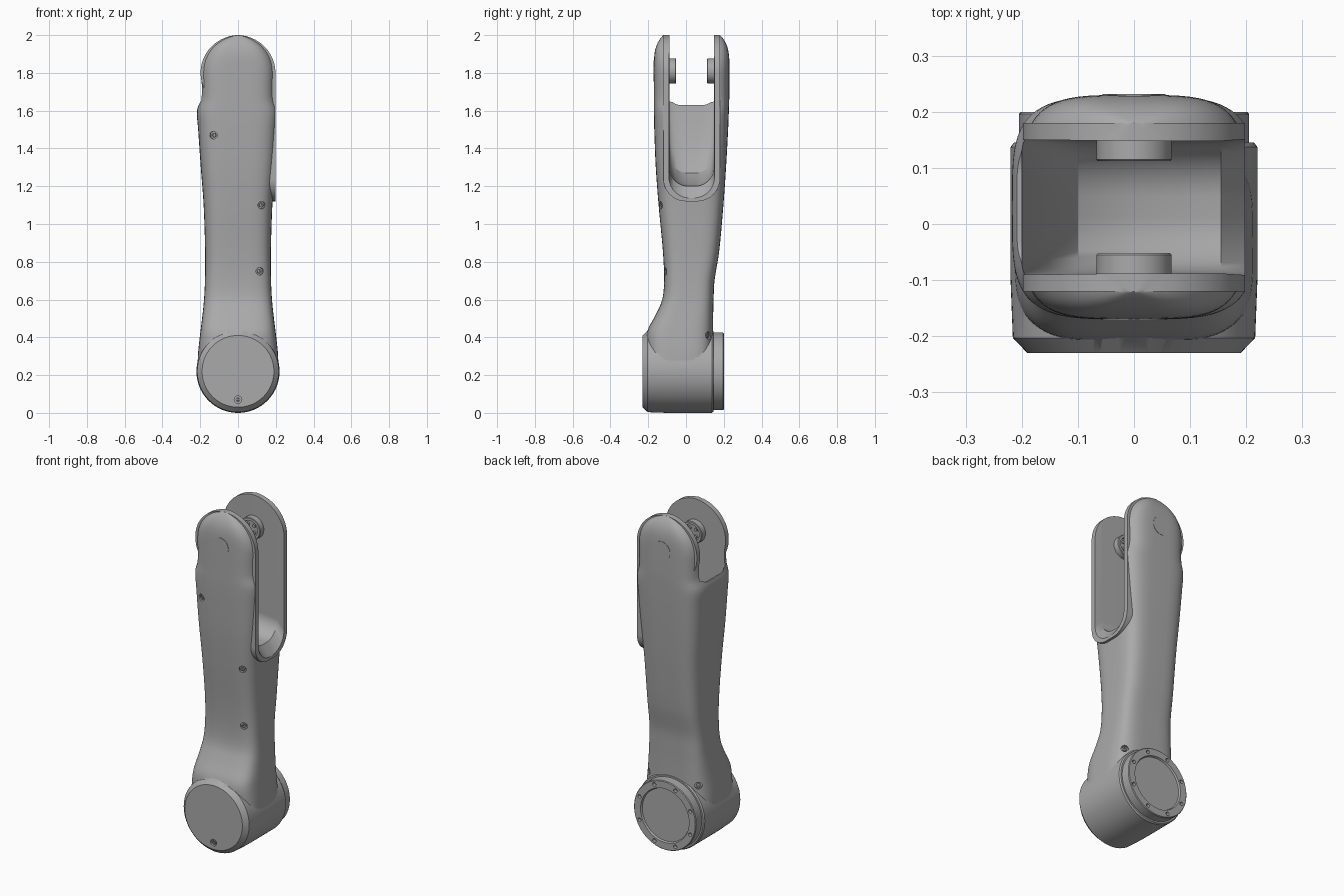
import bpy, bmesh, math
from mathutils import Vector

if "Cube" in bpy.data.objects:
    bpy.data.objects.remove(bpy.data.objects["Cube"], do_unlink=True)

grey = bpy.data.materials.new("satin_grey")
grey.use_nodes = True
COLOUR = (0.4, 0.4, 0.4, 1)
grey.diffuse_color = COLOUR
grey.node_tree.nodes["Principled BSDF"].inputs["Base Color"].default_value = COLOUR


def loft(name, rings):
    """Closed solid through rings that share a point count."""
    bm = bmesh.new()
    loops = [[bm.verts.new(p) for p in ring] for ring in rings]
    n = len(loops[0])
    for a, b in zip(loops, loops[1:]):
        for i in range(n):
            j = (i + 1) % n
            bm.faces.new((a[i], a[j], b[j], b[i]))
    bm.faces.new(loops[0])
    bm.faces.new(loops[-1])
    bmesh.ops.recalc_face_normals(bm, faces=bm.faces)
    mesh = bpy.data.meshes.new(name)
    bm.to_mesh(mesh)
    bm.free()
    mesh.materials.append(grey)
    obj = bpy.data.objects.new(name, mesh)
    bpy.context.collection.objects.link(obj)
    return obj


def turned(name, profile, origin, axis=Vector((0, 1, 0)), sides=64):
    """Turned solid: profile holds (distance along axis, radius)."""
    u = axis.orthogonal().normalized()
    v = axis.cross(u)
    turn = [math.tau * i / sides for i in range(sides)]
    return loft(name, [[Vector(origin) + axis * d + r * (u * math.cos(t) + v * math.sin(t))
                        for t in turn] for d, r in profile])


def activate(obj):
    bpy.ops.object.select_all(action='DESELECT')
    obj.select_set(True)
    bpy.context.view_layer.objects.active = obj


def combine(obj, tool, operation):
    tool.hide_render = True
    mod = obj.modifiers.new("combine", 'BOOLEAN')
    mod.operation, mod.solver, mod.object = operation, 'EXACT', tool
    activate(obj)
    bpy.ops.object.modifier_apply(modifier=mod.name)
    bpy.data.objects.remove(tool, do_unlink=True)


def finish(obj):
    activate(obj)
    bpy.ops.object.shade_smooth_by_angle(angle=math.radians(32))
    mod = obj.modifiers.new("even_shading", 'WEIGHTED_NORMAL')
    mod.keep_sharp = True


def spline(rows, x):
    """Smooth interpolation of table rows keyed by their first value."""
    k = max(i for i in range(len(rows) - 1) if rows[i][0] <= x + 1e-6)
    a, b = rows[k], rows[k + 1]
    before, after = rows[max(k - 1, 0)], rows[min(k + 2, len(rows) - 1)]
    h = b[0] - a[0]
    t = (x - a[0]) / h
    out = []
    for c in range(1, len(a)):
        m0 = (b[c] - before[c]) / (b[0] - before[0]) * h
        m1 = (after[c] - a[c]) / (after[0] - a[0]) * h
        out.append(a[c] * (2*t**3 - 3*t*t + 1) + b[c] * (3*t*t - 2*t**3)
                   + m0 * (t**3 - 2*t*t + t) + m1 * (t**3 - t*t))
    return out


def section(z, half, front, back):
    """Squarish oval cross-section of the arm."""
    ring = []
    for i in range(72):
        t = math.tau * i / 72
        c, s = math.cos(t), math.sin(t)
        x = half * math.copysign(abs(c) ** 0.5, c)
        if z > 1:
            x = min(x, 0.197)
        ring.append((x, (front + back) / 2 + (back - front) / 2 * math.copysign(abs(s) ** 0.5, s), z))
    return ring


def u_ring(x, y0, y1, floor, radius, top):
    """U outline in a plane of constant x."""
    pts = [(x, y0, top)]
    for cy, start in ((y0 + radius, 180), (y1 - radius, 270)):
        for i in range(11):
            a = math.radians(start + 9 * i)
            pts.append((x, cy + radius * math.cos(a), floor + radius + radius * math.sin(a)))
    return pts + [(x, y1, top)]


# Arm body: height, half width, front, back
ARM = [(0.2, 0.216, -0.205, 0.14), (0.32, 0.211, -0.208, 0.142), (0.43, 0.199, -0.205, 0.143),
       (0.52, 0.188, -0.16, 0.144), (0.6, 0.18, -0.126, 0.146), (0.7, 0.175, -0.116, 0.151),
       (0.85, 0.174, -0.122, 0.175), (1.1, 0.182, -0.145, 0.198), (1.3, 0.197, -0.16, 0.212),
       (1.5, 0.211, -0.168, 0.223), (1.6, 0.217, -0.17, 0.227), (1.66, 0.2, -0.17, 0.229),
       (1.8, 0.2, -0.17, 0.23)]
rings = [section(z, *spline(ARM, z)) for z in [0.2 + 0.02 * i for i in range(80)]]
for i in range(17):
    a = math.radians(i * 5.4)
    depth = 0.2 - 0.05 * math.sin(a) ** 4
    rings.append(section(1.8 + 0.2 * math.sin(a), 0.2 * math.cos(a), 0.03 - depth, 0.03 + depth))
arm = loft("arm_body", rings)

# Fork rims: round heads with a long rim on the left and a short one on the right
combine(arm, turned("fork_head", [(-0.12, 0.198), (0.18, 0.198)], (0, 0, 1.8), sides=96), 'UNION')
combine(arm, loft("long_rim", [u_ring(x, -0.12, 0.18, 1.12, 0.12, 1.8) for x in (0.02, 0.198)]), 'UNION')

# Joint housing at the foot
combine(arm, turned("joint_housing", [(-0.23, 0.19), (-0.203, 0.216), (-0.1, 0.22), (0.137, 0.22),
                                      (0.145, 0.214)], (0, 0, 0.22), sides=96), 'UNION')

# Fork slot with a swept floor: x, floor height, corner radius, half width
SLOT = [(-0.26, 1.63, 0.06, 0.12), (-0.2, 1.63, 0.06, 0.12), (-0.185, 1.53, 0.07, 0.12),
        (-0.15, 1.37, 0.09, 0.12), (-0.1, 1.27, 0.1, 0.119), (0, 1.215, 0.1, 0.118),
        (0.155, 1.2, 0.1, 0.118), (0.2, 1.135, 0.11, 0.121), (0.26, 1.08, 0.11, 0.124)]
combine(arm, loft("slot_cutter", [u_ring(x, 0.03 - w, 0.03 + w, f, r, 2.1) for x, f, r, w in SLOT]),
        'DIFFERENCE')

# Recessed screws, set square to the surface
FRONT, BACK = Vector((0, 1, 0)), Vector((0, -1, 0))
spots = [(x, z, FRONT) for x, z in ((-0.13, 1.47), (0.125, 1.1), (0.115, 0.75), (0, 0.07))]
spots += [(x, 0.41, BACK) for x in (-0.165, 0.165)]
bpy.context.view_layer.update()
hits = [arm.ray_cast(Vector((x, 0, z)) - d, d)[1:3] for x, z, d in spots]
for point, normal in hits:
    combine(arm, turned("screw_cutter", [(-0.014, 0.02), (0.03, 0.02)], point, normal, 24), 'DIFFERENCE')
    finish(turned("screw", [(-0.02, 0.012), (-0.003, 0.012), (-0.003, 0.006), (-0.01, 0.005)],
                  point, normal, 24))
finish(arm)

# Rear mounting flange with a recessed centre and a ring of bolt holes
flange = turned("rear_flange", [(0.13, 0.205), (0.196, 0.205), (0.2, 0.201), (0.2, 0.16),
                                (0.19, 0.155)], (0, 0, 0.22), sides=96)
for i in range(8):
    a = math.tau * (i + 0.5) / 8
    spot = (0.181 * math.cos(a), 0, 0.22 + 0.181 * math.sin(a))
    combine(flange, turned("hole_cutter", [(0.18, 0.011), (0.23, 0.011)], spot, sides=20), 'DIFFERENCE')
finish(flange)

# Pivot bosses inside the fork, with bolts, and flush caps outside
for side, wall, face, cap in ((1, -0.1, -0.052, -0.1715), (-1, 0.16, 0.112, 0.2315)):
    name = "front" if side > 0 else "rear"
    finish(turned(name + "_boss", [(wall, 0.067), (face - side * 0.003, 0.067), (face, 0.064),
                                   (face, 0.05), (face - side * 0.015, 0.048)], (0, 0, 1.81)))
    finish(turned(name + "_cap", [(cap + side * 0.03, 0.056), (cap, 0.056)], (0, 0, 1.81)))
    for i in range(4):
        a = math.tau * (i + 0.5) / 4
        spot = (0.03 * math.cos(a), 0, 1.81 + 0.03 * math.sin(a))
        finish(turned(name + "_boss_bolt", [(face - side * 0.02, 0.01), (face - side * 0.005, 0.01)],
                      spot, sides=16))
